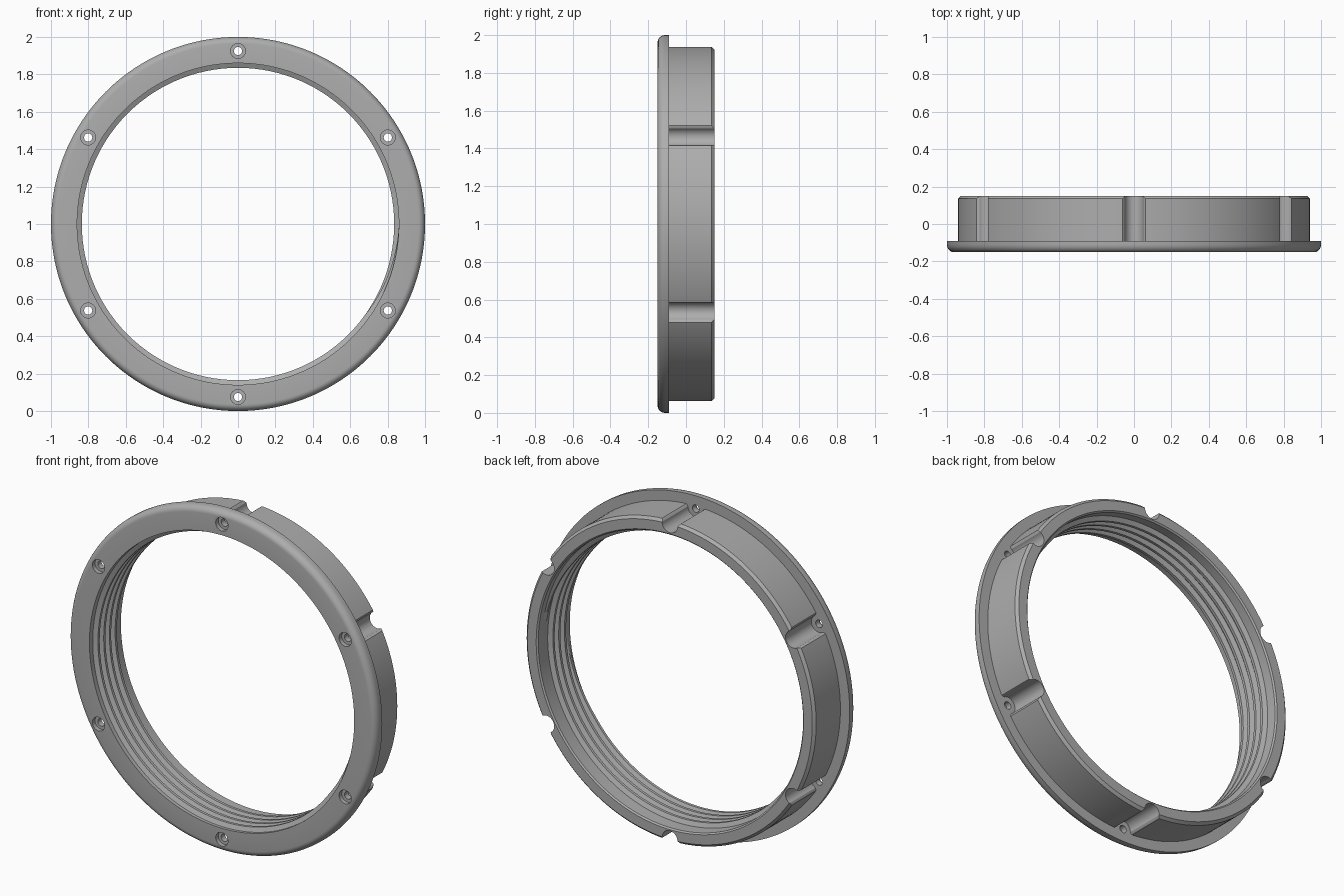
import bpy
import bmesh
import math
from math import cos, sin, pi, radians
from mathutils import Matrix, Vector

cube = bpy.data.objects.get("Cube")
if cube:
    bpy.data.objects.remove(cube, do_unlink=True)

CENTRE = Vector((0, 0, 1))
SEGMENTS = 192
HOLE_RADIUS = 0.925

grey = bpy.data.materials.new("satin grey")
GREY = (0.42, 0.42, 0.42, 1)
grey.diffuse_color = GREY
grey.use_nodes = True
grey.node_tree.nodes["Principled BSDF"].inputs["Base Color"].default_value = GREY


def make_object(name, bm):
    bmesh.ops.recalc_face_normals(bm, faces=bm.faces)
    mesh = bpy.data.meshes.new(name)
    bm.to_mesh(mesh)
    bm.free()
    mesh.materials.append(grey)
    obj = bpy.data.objects.new(name, mesh)
    bpy.context.collection.objects.link(obj)
    return obj


def bridge(bm, loops, closed):
    """Skin quads between successive vertex loops."""
    count = len(loops)
    for i in range(count if closed else count - 1):
        a, b = loops[i], loops[(i + 1) % count]
        for j in range(len(a)):
            k = (j + 1) % len(a)
            bm.faces.new((a[j], a[k], b[k], b[j]))


def around(radius, y, angle):
    return CENTRE + Vector((radius * cos(angle), y, radius * sin(angle)))


def activate(obj):
    bpy.ops.object.select_all(action='DESELECT')
    obj.select_set(True)
    bpy.context.view_layer.objects.active = obj


# Flanged ring: closed (radius, y) section turned about the y axis
fillet = [(0.965 + 0.035 * sin(t * pi / 12), -0.11 - 0.04 * cos(t * pi / 12))
          for t in range(7)]
section = fillet + [(1.0, -0.09), (0.94, -0.09), (0.94, 0.135), (0.925, 0.15),
                    (0.868, 0.15), (0.86, 0.142), (0.86, -0.15)]
bm = bmesh.new()
loops = [[bm.verts.new(around(r, y, 2 * pi * i / SEGMENTS)) for r, y in section]
         for i in range(SEGMENTS)]
bridge(bm, loops, True)
ring = make_object("flanged_ring", bm)


# Cutters: six rounded grip notches, six screw holes with counterbores
def prism(bm, outline, y0, y1, angle):
    turn = Matrix.Rotation(-angle, 3, 'Y')
    ends = [[bm.verts.new(CENTRE + turn @ Vector((r, y, s))) for r, s in outline]
            for y in (y0, y1)]
    bridge(bm, ends, False)
    for end in ends:
        bm.faces.new(end)


def circle(radius, sides=32):
    return [(HOLE_RADIUS + radius * cos(2 * pi * i / sides),
             radius * sin(2 * pi * i / sides)) for i in range(sides)]


valley = [(HOLE_RADIUS + 0.05 * cos(t), 0.05 * sin(t))
          for t in (radians(90 + 10 * i) for i in range(19))]
notch = ([(0.99, 0.064), (0.94, 0.064), (0.934, 0.056)] + valley
         + [(0.934, -0.056), (0.94, -0.064), (0.99, -0.064)])
cuts = {"notch_cutter": [(notch, -0.09, 0.2)],
        "screw_hole_cutter": [(circle(0.022), -0.2, 0.0)],
        "counterbore_cutter": [(circle(0.04), -0.2, -0.125)]}
for name, shapes in cuts.items():
    bm = bmesh.new()
    for outline, y0, y1 in shapes:
        for k in range(6):
            prism(bm, outline, y0, y1, radians(30 + 60 * k))
    cutter = make_object(name, bm)
    cutter.hide_render = True
    mod = ring.modifiers.new(name, 'BOOLEAN')
    mod.operation = 'DIFFERENCE'
    mod.solver = 'EXACT'
    mod.object = cutter
    activate(ring)
    bpy.ops.object.modifier_apply(modifier=name)
    bpy.data.objects.remove(cutter, do_unlink=True)

# Internal thread: trapezoid ridge swept along a helix, fading at both ends
TURNS, PITCH, START = 4, 0.053, -0.125
steps = TURNS * 120
bm = bmesh.new()
loops = []
for i in range(steps + 1):
    fade = min(1, i / 12, (steps - i) / 12)
    y = START + PITCH * i / 120
    crest = 0.861 - 0.026 * fade
    loops.append([bm.verts.new(around(r, y + dy, -2 * pi * i / 120))
                  for r, dy in ((0.863, -0.022), (crest, -0.008),
                                (crest, 0.008), (0.863, 0.022))])
bridge(bm, loops, False)
bm.faces.new(loops[0])
bm.faces.new(loops[-1])
thread = make_object("internal_thread", bm)

for obj in (ring, thread):
    activate(obj)
    bpy.ops.object.shade_smooth_by_angle(angle=radians(25))
